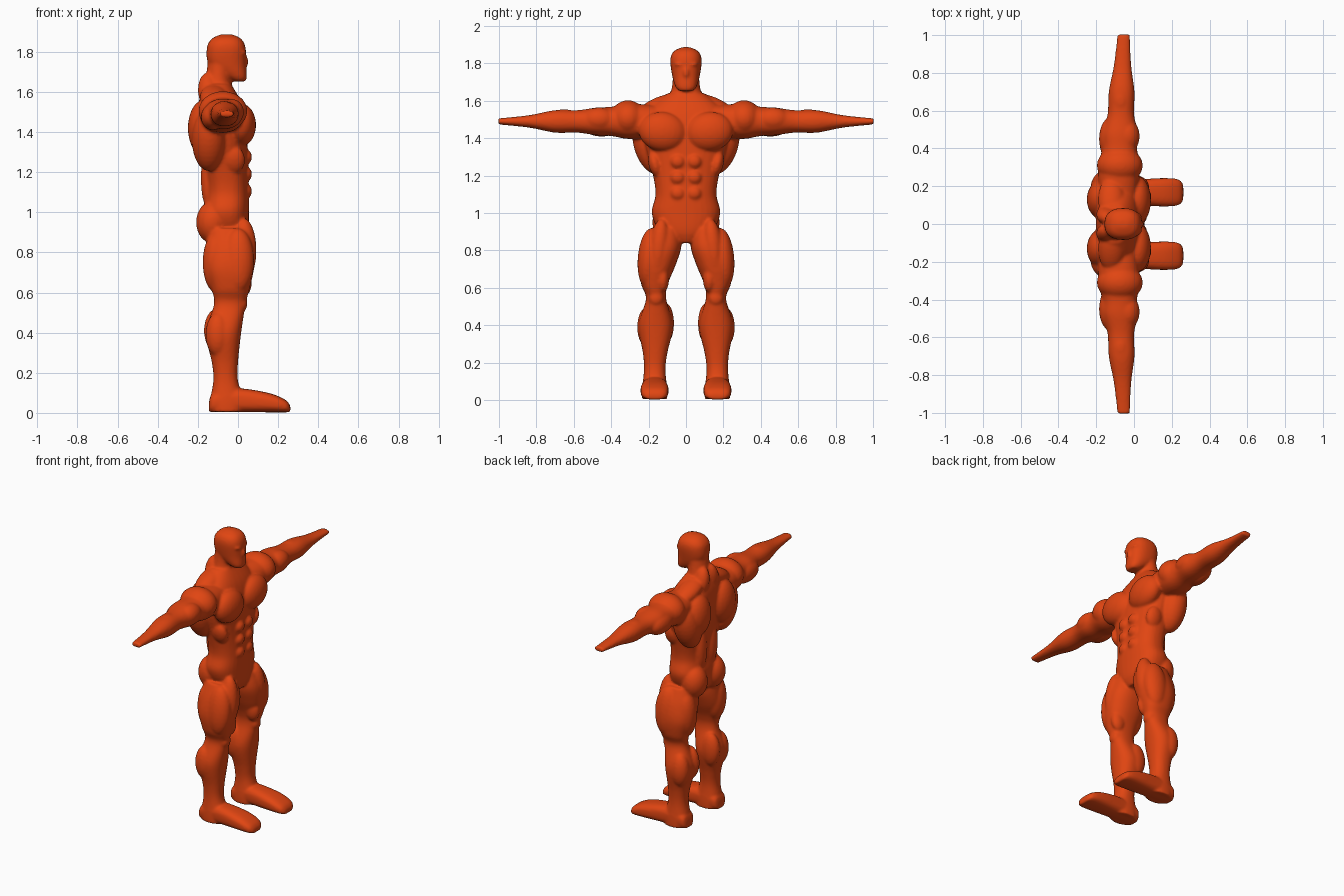
import bpy, bmesh, math
from mathutils import Matrix

bm = bmesh.new()


def catmull(rows, n=6):
    # smooth interpolation between profile rows
    for i in range(len(rows) - 1):
        p = [rows[max(i - 1, 0)], rows[i], rows[i + 1], rows[min(i + 2, len(rows) - 1)]]
        for k in range(n):
            t = k / n
            yield [b + 0.5 * t * (c - a + t * (2 * a - 5 * b + 4 * c - d + t * (3 * b - a - 3 * c + d)))
                   for a, b, c, d in zip(*p)]
    yield rows[-1]


def loft(axis, rows, side=1, power=2.3, segs=32):
    # rows: position on axis, then min and max along each of the other axes
    rings = []
    u, v = [a for a in range(3) if a != axis]
    for t, a0, a1, b0, b1 in catmull(rows):
        ring = []
        for k in range(segs):
            ang = math.tau * k / segs
            c, s = math.cos(ang), math.sin(ang)
            co = [t, t, t]
            co[u] = (a0 + a1) / 2 + (a1 - a0) / 2 * math.copysign(abs(c) ** (2 / power), c)
            co[v] = (b0 + b1) / 2 + (b1 - b0) / 2 * math.copysign(abs(s) ** (2 / power), s)
            co[1] *= side
            ring.append(bm.verts.new(co))
        rings.append(ring)
    for r, q in zip(rings, rings[1:]):
        for k in range(segs):
            j = (k + 1) % segs
            bm.faces.new((r[k], r[j], q[j], q[k]))
    bm.faces.new(rings[0][::-1])
    bm.faces.new(rings[-1])


def muscle(x, y, z, rx, ry, rz, tilt=0):
    # mirrored pair of ellipsoids, tilted about x
    for side in (1, -1):
        m = (Matrix.Translation((x, y * side, z)) @ Matrix.Rotation(math.radians(tilt * side), 4, 'X')
             @ Matrix.Diagonal((rx, ry, rz, 1)))
        bmesh.ops.create_uvsphere(bm, u_segments=24, v_segments=16, radius=1, matrix=m)


def column(rows, power):
    # symmetric upright loft from height, back, front, half width
    loft(2, [(z, b, f, -w, w) for z, b, f, w in rows], power=power)


# torso, neck and head
column([(.84, -.12, .03, .05), (.9, -.165, .052, .14), (1, -.175, .055, .183), (1.1, -.16, .055, .163),
        (1.22, -.17, .05, .18), (1.42, -.2, .045, .23), (1.54, -.197, .02, .21), (1.64, -.17, -.035, .1)], 2.4)
column([(1.52, -.19, 0, .12), (1.66, -.163, -.035, .078), (1.75, -.15, -.02, .07)], 2)
column([(1.652, -.02, .036, .035), (1.675, -.06, .044, .056), (1.735, -.145, .04, .074),
        (1.82, -.155, .038, .084), (1.865, -.13, .015, .065), (1.887, -.085, -.03, .02)], 2.4)

# leg: height, back, front, inside, outside
leg = [(.92, -.15, .055, .03, .19), (.82, -.16, .083, .025, .235), (.72, -.162, .08, .056, .253),
       (.62, -.132, .058, .097, .24), (.54, -.12, .038, .106, .214), (.4, -.16, .016, .07, .254),
       (.25, -.13, 0, .1, .23), (.16, -.123, 0, .11, .225), (.06, -.14, .03, .1, .235), (.005, -.14, .03, .1, .235)]
# foot: length position, height, half width
foot = [(-.144, .06, .035), (-.12, .1, .06), (0, .122, .066), (.15, .1, .075), (.235, .066, .068), (.261, .035, .04)]
# arm: length position, half depth, half height
arm = [(.15, .1, .085), (.3, .11, .094), (.4, .092, .078), (.48, .095, .074), (.58, .07, .06),
       (.7, .068, .06), (.84, .046, .033), (1.004, .033, .016)]
for side in (1, -1):
    loft(2, leg, side)
    loft(0, [(x, .168 - w, .168 + w, .003, h) for x, h, w in foot], side, 2.8)
    loft(1, [(y, .035 * y - .09 - d, .035 * y - .09 + d, 1.49 - h, 1.49 + h) for y, d, h in arm], side, 2.2)

# chest, stomach rows and ribs
muscle(.018, .125, 1.435, .072, .128, .105, 8)
for i in range(3):
    muscle(.035, .044, 1.275 - .085 * i, .035, .042, .04)
muscle(-.02, .165, 1.26, .055, .035, .07, -15)
# back wing, shoulder blade, lower back, neck slope, nape
muscle(-.145, .19, 1.36, .085, .088, .16, -18)
muscle(-.17, .13, 1.42, .08, .105, .14)
muscle(-.15, .055, 1.17, .035, .045, .15)
muscle(-.12, .13, 1.575, .07, .13, .05, -20)
muscle(-.15, .05, 1.61, .05, .045, .09, 15)
# shoulder cap, upper arm front and back, forearm
muscle(-.075, .31, 1.505, .122, .095, .098)
muscle(-.035, .465, 1.5, .065, .09, .065)
muscle(-.125, .45, 1.475, .06, .115, .066)
muscle(-.07, .67, 1.5, .06, .1, .053, -8)
# seat, outer, front, inner and back thigh, knee
muscle(-.127, .095, .95, .082, .085, .105)
muscle(0, .198, .76, .08, .06, .16, 5)
muscle(.03, .145, .81, .062, .055, .16, 6)
muscle(.02, .125, .65, .05, .035, .075)
muscle(-.11, .155, .75, .066, .07, .15)
muscle(.012, .16, .545, .035, .042, .045)
# inner and outer calf
muscle(-.105, .11, .41, .065, .046, .11)
muscle(-.1, .205, .39, .062, .056, .11)
# brow and nose
muscle(.022, .032, 1.795, .02, .03, .01)
muscle(.036, .003, 1.75, .016, .012, .03)

# fuse all parts into one smooth body
bmesh.ops.recalc_face_normals(bm, faces=bm.faces)
mesh = bpy.data.meshes.new("muscular_body")
bm.to_mesh(mesh)
bm.free()
body = bpy.data.objects.new("muscular_body", mesh)
bpy.context.collection.objects.link(body)

mat = bpy.data.materials.new("orange_red")
mat.diffuse_color = (0.75, 0.06, 0.006, 1)
mesh.materials.append(mat)

fuse = body.modifiers.new("fuse", 'REMESH')
fuse.mode = 'VOXEL'
fuse.voxel_size = 0.008
fuse.use_smooth_shade = True
soft = body.modifiers.new("soften", 'SMOOTH')
soft.factor = 0.5
soft.iterations = 5
